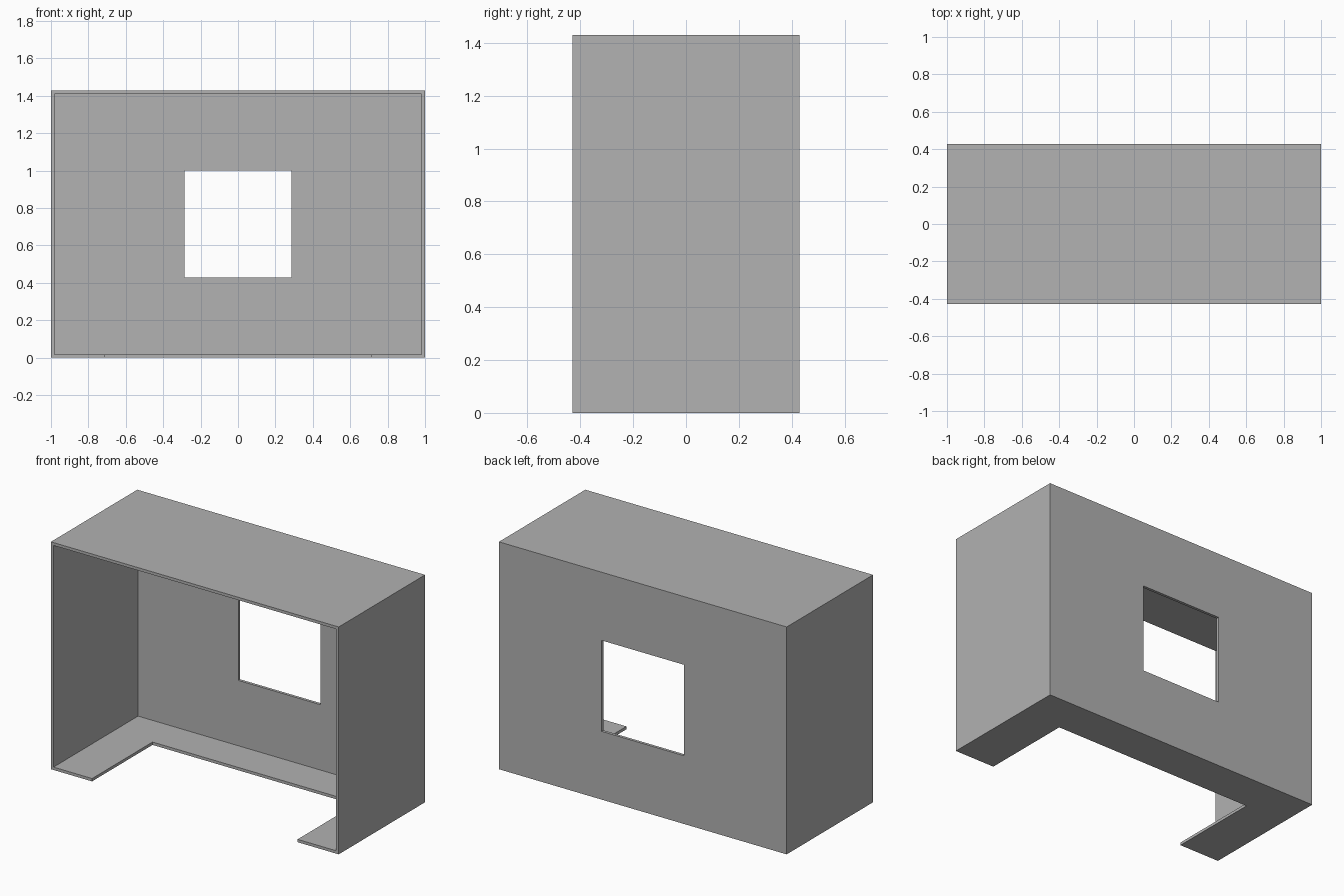
import bpy

if "Cube" in bpy.data.objects:
    bpy.data.objects.remove(bpy.data.objects["Cube"], do_unlink=True)

UNIT = 2 / 7                      # module: 7 wide, 3 deep, 5 high
W, D, H = 1.0, 1.5 * UNIT, 5 * UNIT
T = 0.018                         # panel thickness


def box(name, x, y, z):
    """Box spanning the given (low, high) ranges."""
    bpy.ops.mesh.primitive_cube_add(size=1)
    obj = bpy.context.object
    obj.name = name
    obj.location = [(a + b) / 2 for a, b in (x, y, z)]
    obj.scale = [b - a for a, b in (x, y, z)]
    bpy.ops.object.transform_apply(location=True, rotation=False, scale=True)
    return obj


def cut(target, cutter):
    """Subtract the cutter and discard it."""
    cutter.hide_render = True
    mod = target.modifiers.new("cut", 'BOOLEAN')
    mod.operation = 'DIFFERENCE'
    mod.solver = 'EXACT'
    mod.object = cutter
    bpy.context.view_layer.objects.active = target
    bpy.ops.object.modifier_apply(modifier=mod.name)
    bpy.data.objects.remove(cutter, do_unlink=True)


# Plain grey
grey = bpy.data.materials.new("plain grey")
grey.use_nodes = True
colour = (0.445, 0.445, 0.445, 1)
grey.diffuse_color = colour
bsdf = next(n for n in grey.node_tree.nodes if n.type == 'BSDF_PRINCIPLED')
bsdf.inputs["Base Color"].default_value = colour

# Thin-walled cabinet, hollowed from the open front
shell = box("cabinet_shell", (-W, W), (-D, D), (0, H))
cut(shell, box("cavity_cutter", (-W + T, W - T), (-1, D - T), (T, H - T)))

# Square window through the back wall
cut(shell, box("window_cutter", (-UNIT, UNIT), (D - 0.1, 1),
               (1.5 * UNIT, 3.5 * UNIT)))

# Floor opening that leaves a U-shaped ledge
cut(shell, box("floor_cutter", (-2.5 * UNIT, 2.5 * UNIT),
               (-1, D - 0.9 * UNIT), (-0.1, 0.1)))

shell.data.materials.clear()
shell.data.materials.append(grey)
